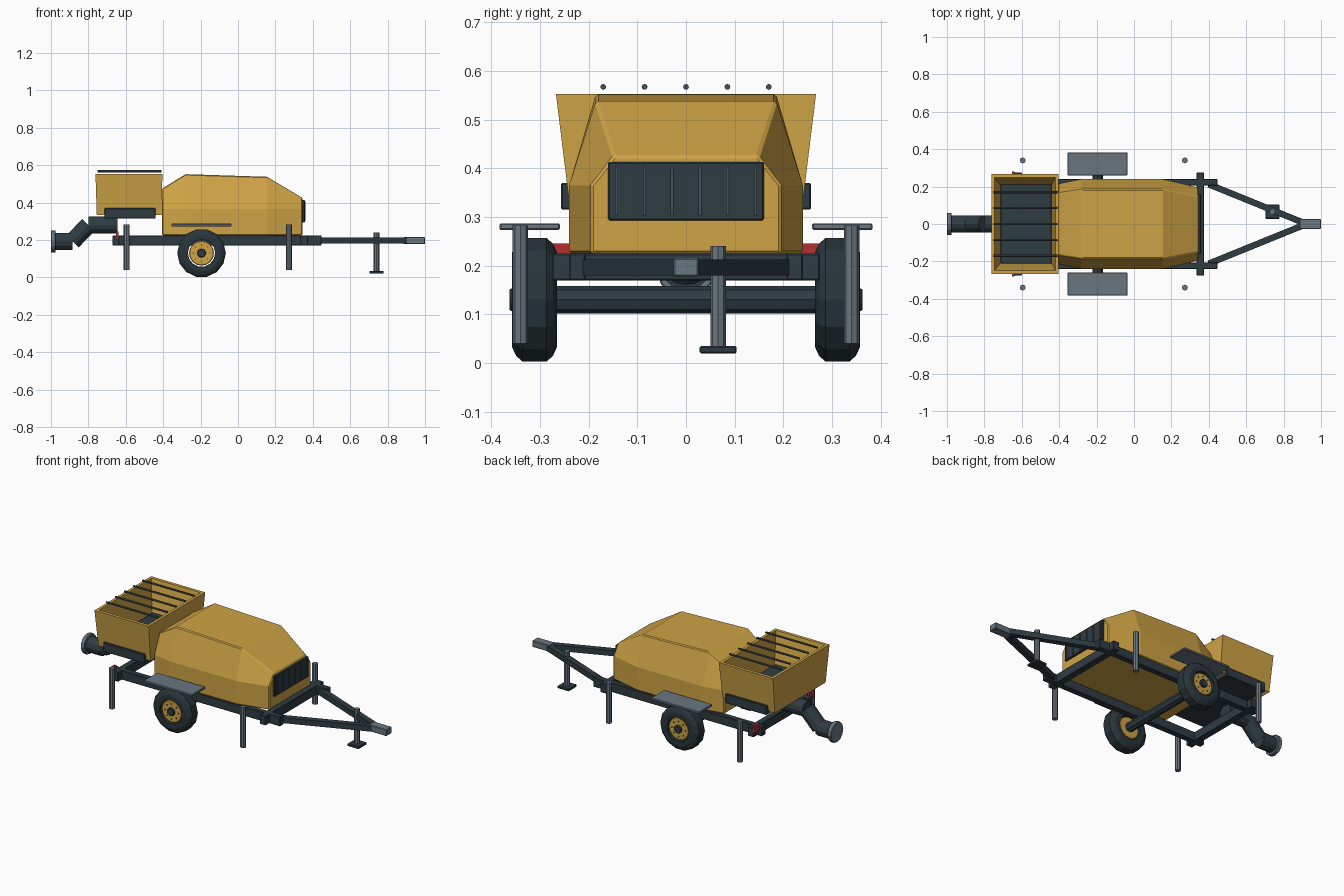
import bpy, bmesh, math
from mathutils import Vector

cube = bpy.data.objects.get("Cube")
if cube:
    bpy.data.objects.remove(cube, do_unlink=True)


def material(name, rgb):
    m = bpy.data.materials.new(name)
    m.use_nodes = True
    m.diffuse_color = (*rgb, 1)
    bsdf = next(n for n in m.node_tree.nodes if n.type == 'BSDF_PRINCIPLED')
    bsdf.inputs["Base Color"].default_value = (*rgb, 1)
    return m


YELLOW = material("machine yellow", (0.62, 0.37, 0.06))
DARK = material("dark frame", (0.028, 0.045, 0.055))
TYRE = material("tyre rubber", (0.022, 0.036, 0.043))
GREY = material("light steel", (0.14, 0.18, 0.22))
STEEL = material("dark steel", (0.06, 0.08, 0.1))
RED = material("lamp red", (0.45, 0.03, 0.03))


def finish(name, bm, mat, bevel=0):
    bmesh.ops.recalc_face_normals(bm, faces=bm.faces[:])
    mesh = bpy.data.meshes.new(name)
    bm.to_mesh(mesh)
    bm.free()
    mesh.materials.append(mat)
    ob = bpy.data.objects.new(name, mesh)
    bpy.context.collection.objects.link(ob)
    if bevel:
        mod = ob.modifiers.new("Bevel", 'BEVEL')
        mod.width = bevel
        mod.segments = 1
        mod.limit_method = 'ANGLE'
    return ob


def box(name, x, y, z, mat, bevel=0.003):
    """Box given by its (min, max) range on each axis."""
    bm = bmesh.new()
    bmesh.ops.create_cube(bm, size=1)
    for v in bm.verts:
        v.co = [(a + b) / 2 + c * (b - a) for c, (a, b) in zip(v.co, (x, y, z))]
    return finish(name, bm, mat, bevel)


def rod(name, a, b, r, mat, sides=8, bevel=0):
    a, b = Vector(a), Vector(b)
    bm = bmesh.new()
    bmesh.ops.create_cone(bm, cap_ends=True, segments=sides, radius1=r, radius2=r,
                          depth=(b - a).length)
    turn = (b - a).to_track_quat('Z', 'Y')
    for v in bm.verts:
        v.co = turn @ v.co + (a + b) / 2
    return finish(name, bm, mat, bevel)


def loft(name, rings, mat, caps=True, loop=False, bevel=0):
    """Skin a list of rings that have the same number of points."""
    bm = bmesh.new()
    rows = [[bm.verts.new(p) for p in ring] for ring in rings]
    n = len(rows[0])
    pairs = list(zip(rows, rows[1:])) + ([(rows[-1], rows[0])] if loop else [])
    for r, s in pairs:
        for i in range(n):
            j = (i + 1) % n
            bm.faces.new((r[i], r[j], s[j], s[i]))
    if caps:
        bm.faces.new(rows[0])
        bm.faces.new(rows[-1])
    return finish(name, bm, mat, bevel)


# Engine hood: x, half width, half width of the top, top height
SHOULDER, BASE = 0.365, 0.225
hood = [(-0.405, 0.215, 0.165, 0.475), (-0.28, 0.24, 0.185, 0.552),
        (0.155, 0.24, 0.185, 0.538), (0.345, 0.195, 0.148, 0.425)]
loft("engine_hood",
     [[(x, -w, BASE), (x, -w, SHOULDER), (x, -t, z), (x, t, z), (x, w, SHOULDER), (x, w, BASE)]
      for x, w, t, z in hood], YELLOW, bevel=0.005)

# Grille on the hood nose
box("grille", (0.335, 0.357), (-0.16, 0.16), (0.293, 0.413), DARK)
for i in range(6):
    y = (i - 2.5) * 0.057
    box("grille_slat", (0.355, 0.362), (y - 0.003, y + 0.003), (0.303, 0.405), STEEL, 0)


# Hopper: open tapered shell
def rect(x0, x1, y, z):
    return [(x0, -y, z), (x1, -y, z), (x1, y, z), (x0, y, z)]


loft("hopper", [rect(-0.755, -0.41, 0.24, 0.333), rect(-0.762, -0.404, 0.267, 0.552),
                rect(-0.745, -0.421, 0.248, 0.552), rect(-0.715, -0.44, 0.208, 0.36)],
     YELLOW, caps=False, loop=True)
box("hopper_base", (-0.713, -0.44), (-0.257, 0.257), (0.315, 0.37), DARK)
for i in range(5):
    y = (i - 2) * 0.085
    rod("hopper_grate_bar", (-0.75, y, 0.567), (-0.408, y, 0.567), 0.006, STEEL)

# Delivery pipe
path = [(-0.645, 0, 0.28), (-0.80, 0, 0.28), (-0.885, 0, 0.192), (-0.985, 0, 0.192)]
for a, b in zip(path, path[1:]):
    rod("delivery_pipe", a, b, 0.046, DARK, 12)
rod("pipe_flange", (-1.0, 0, 0.192), (-0.975, 0, 0.192), 0.06, GREY, 12, 0.003)

# Chassis cross members
box("front_cross_member", (0.335, 0.375), (-0.275, 0.275), (0.17, 0.225), DARK)
box("rear_cross_member", (-0.64, -0.60), (-0.275, 0.275), (0.17, 0.225), DARK)
rod("axle", (-0.195, -0.28, 0.13), (-0.195, 0.28, 0.13), 0.028, DARK, 8)

# Tyre cross-section: offset from the wheel centre, radius
tread = [(-0.046, 0.073), (-0.046, 0.1), (-0.038, 0.118), (-0.025, 0.13),
         (0.025, 0.13), (0.038, 0.118), (0.046, 0.1), (0.046, 0.073)]
WX, WZ, SIDES = -0.195, 0.13, 14

for side, s in (("left", 1), ("right", -1)):
    def span(a, b):
        return tuple(sorted((s * a, s * b)))

    # Rails, drawbar arms and lamps
    box(side + "_rail", (-0.67, 0.446), span(0.205, 0.24), (0.17, 0.225), DARK)
    start, end = Vector((0.40, s * 0.212, 0)), Vector((0.91, s * 0.005, 0))
    across = (end - start).normalized().cross(Vector((0, 0, 1))) * 0.017
    loft(side + "_drawbar_arm",
         [[p + d * across + Vector((0, 0, z)) for d, z in
           ((-1, 0.18), (1, 0.18), (1, 0.213), (-1, 0.213))] for p in (start, end)], DARK)
    box(side + "_tail_lamp", (-0.653, -0.638), span(0.235, 0.28), (0.2, 0.245), RED, 0)

    # Fender and support legs
    box(side + "_fender", (-0.355, -0.035), span(0.259, 0.383), (0.273, 0.287), GREY)
    for x in (-0.595, 0.272):
        rod(side + "_support_leg", (x, s * 0.34, 0.04), (x, s * 0.34, 0.282), 0.016, GREY, 8)

    # Wheel: tyre, rim, hub and bolts
    cy = s * 0.311
    turns = [2 * math.pi * (i + 0.5) / SIDES for i in range(SIDES)]
    loft(side + "_tyre", [[(WX + r * math.sin(t), cy + o, WZ + r * math.cos(t))
                           for o, r in tread] for t in turns], TYRE, caps=False, loop=True)
    rod(side + "_rim", (WX, s * 0.272, WZ), (WX, s * 0.348, WZ), 0.067, YELLOW, 16, 0.004)
    rod(side + "_hub", (WX, s * 0.265, WZ), (WX, s * 0.362, WZ), 0.024, DARK, 10, 0.003)
    for i in range(8):
        t = math.pi * i / 4
        x, z = WX + 0.045 * math.cos(t), WZ + 0.045 * math.sin(t)
        rod(side + "_wheel_bolt", (x, s * 0.345, z), (x, s * 0.352, z), 0.004, STEEL, 6)

# Coupler and jack stand
box("coupler", (0.885, 1.0), (-0.026, 0.026), (0.178, 0.216), GREY)
rod("jack_post", (0.74, 0.066, 0.03), (0.74, 0.066, 0.24), 0.016, GREY, 8)
box("jack_foot", (0.702, 0.778), (0.028, 0.104), (0.02, 0.035), DARK)
